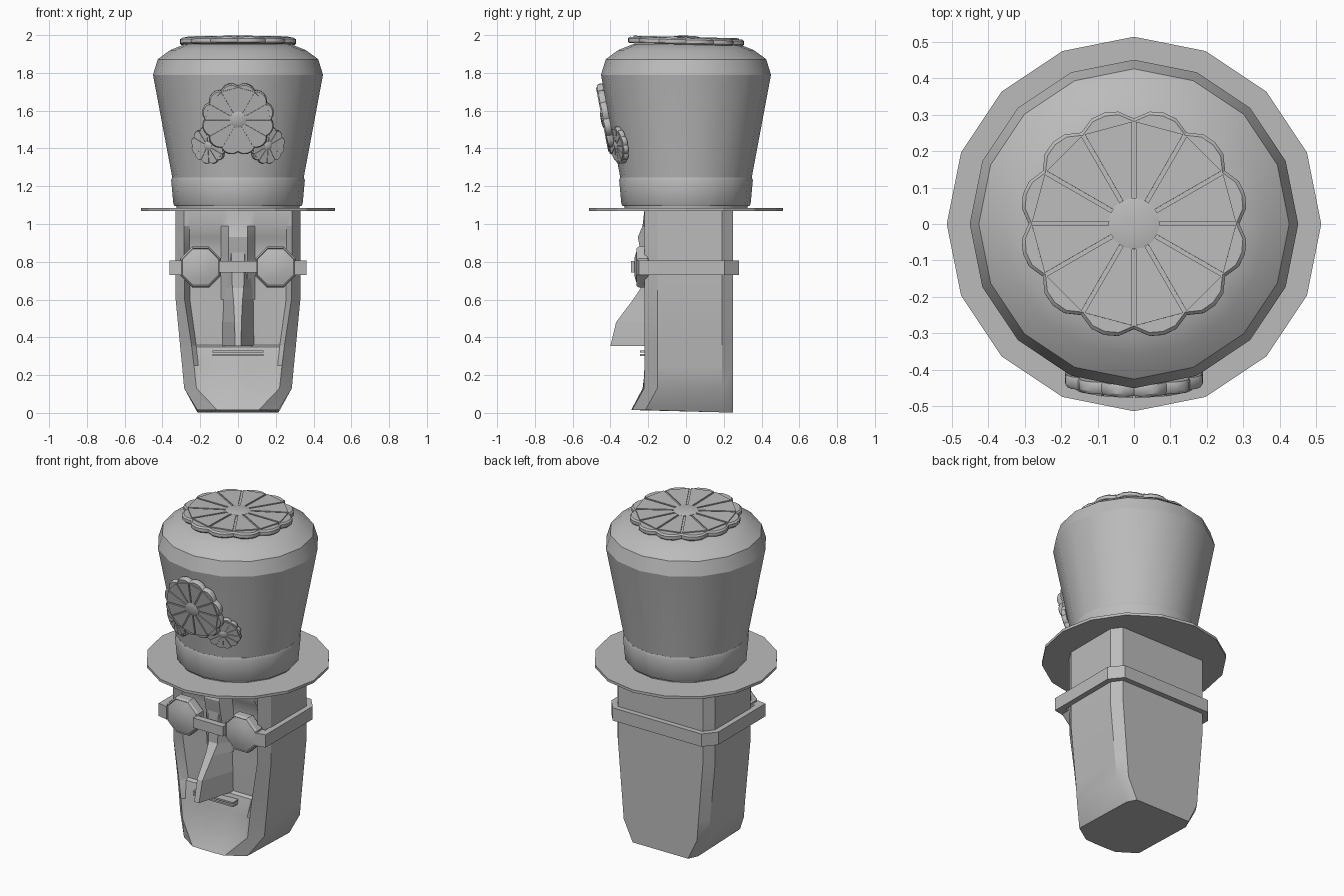
import bpy, bmesh, math
from mathutils import Vector, Euler

if "Cube" in bpy.data.objects:
    bpy.data.objects.remove(bpy.data.objects["Cube"])

stone = bpy.data.materials.new("plain grey")
stone.diffuse_color = (0.5, 0.5, 0.5, 1)
stone.use_nodes = True
stone.node_tree.nodes["Principled BSDF"].inputs["Base Color"].default_value = stone.diffuse_color


def finish(bm, name, angle=30, loc=(0, 0, 0), rot=(0, 0, 0)):
    bmesh.ops.recalc_face_normals(bm, faces=bm.faces)
    me = bpy.data.meshes.new(name)
    bm.to_mesh(me)
    bm.free()
    me.materials.append(stone)
    ob = bpy.data.objects.new(name, me)
    ob.location, ob.rotation_euler = loc, rot
    bpy.context.collection.objects.link(ob)
    bpy.ops.object.select_all(action='DESELECT')
    ob.select_set(True)
    bpy.context.view_layer.objects.active = ob
    if angle:
        bpy.ops.object.shade_smooth_by_angle(angle=math.radians(angle))
    return ob


def loft(bm, loops, cap=True):
    """Skin closed loops of equal length, capping both ends."""
    rows = [[bm.verts.new(p) for p in lp] for lp in loops]
    n = len(rows[0])
    for a, b in zip(rows, rows[1:]):
        for i in range(n):
            j = (i + 1) % n
            bm.faces.new((a[i], a[j], b[j], b[i]))
    if cap:
        bm.faces.new(rows[0])
        bm.faces.new(rows[-1])


def circle(r, z, n=16, phase=0.0):
    return [(r * math.cos(math.tau * i / n + phase),
             r * math.sin(math.tau * i / n + phase), z) for i in range(n)]


def lathe(name, profile, n=16, phase=0.0, angle=30, **kw):
    bm = bmesh.new()
    loft(bm, [circle(r, z, n, phase) for r, z in profile])
    return finish(bm, name, angle, **kw)


# Hat
lathe("hat_brim", [(0.513, 1.07), (0.513, 1.086)], angle=0)
lathe("hat_crown", [(0.325, 1.08), (0.347, 1.24), (0.45, 1.79), (0.425, 1.872),
                    (0.36, 1.92), (0.28, 1.952)], angle=26)
lathe("hat_band", [(0.335, 1.095), (0.342, 1.105), (0.354, 1.232), (0.349, 1.247), (0.335, 1.247)])


# Scalloped rosettes: body with twelve lobes, raised wedge panels, domed hub
def rosette(name, r, depth, loc, rot):
    outline = []
    for k in range(12):
        for deg, f in ((0, 0.925), (8, 0.995), (15, 1.01), (22, 0.995)):
            a = math.radians(30 * k + deg)
            outline.append((r * f * math.cos(a), r * f * math.sin(a)))
    bm = bmesh.new()
    loft(bm, [[(x * s, y * s, z) for x, y in outline]
              for s, z in ((0.98, 0), (1, depth * 0.2), (1, depth * 0.75), (0.97, depth))])
    gap = r * 0.018
    for k in range(12):
        mid = math.radians(30 * k + 15)
        u = Vector((math.cos(mid), math.sin(mid), 0))
        v = Vector((-u.y, u.x, 0))
        wedge = []
        for d, side in ((0.2, -1), (0.9, -1), (0.9, 1), (0.2, 1)):
            along = r * d * math.cos(math.radians(15))
            half = along * math.tan(math.radians(15)) - gap
            wedge.append(u * along + v * side * half)
        loft(bm, [[p + Vector((0, 0, z)) for p in wedge] for z in (depth * 0.9, depth * 1.18)])
    loft(bm, [circle(r * a, depth * b, 16)
              for a, b in ((0.225, 0.9), (0.225, 1.2), (0.17, 1.32), (0.06, 1.38))])
    return finish(bm, name, 30, loc, rot)


rosette("top_rosette", 0.312, 0.034, (0, 0, 1.95), (-0.025, 0, 0))
tilt = math.pi / 2 + 0.19
rosette("front_rosette", 0.192, 0.034, (0, -0.405, 1.56), (tilt, 0, 0))
for s, side in ((-1, "left"), (1, "right")):
    rosette(side + "_small_rosette", 0.1, 0.026, (s * 0.148, -0.345, 1.42), (tilt, 0, s * 0.4))

# Head: chamfered box that narrows to a jutting chin
# z, side half width, face half width, face edge y, mid face y, centre y
rows = [(0.015, 0.215, 0.11, -0.285, -0.288, -0.29),
        (0.13, 0.285, 0.22, -0.222, -0.225, -0.23),
        (0.25, 0.296, 0.233, -0.22, -0.21, -0.215),
        (0.35, 0.306, 0.245, -0.22, -0.185, -0.19),
        (0.36, 0.307, 0.246, -0.22, -0.165, -0.165),
        (0.60, 0.33, 0.283, -0.22, -0.17, -0.175),
        (0.85, 0.33, 0.285, -0.22, -0.17, -0.24),
        (0.93, 0.33, 0.285, -0.22, -0.185, -0.255),
        (0.99, 0.33, 0.285, -0.22, -0.22, -0.23),
        (1.075, 0.33, 0.285, -0.22, -0.22, -0.22)]
loops = []
for z, ws, wf, ye, ym, yc in rows:
    nar = min(0.05, wf * 0.4)
    back = ws * 0.87
    half = [(nar, yc), (nar + 0.04, ym), (wf * 0.9, ym), (wf, ye), (ws, ye + 0.07),
            (ws, 0.19), (back, 0.248)]
    ring = half + [(-x, y) for x, y in reversed(half)]
    loops.append([(x, y, z - (0.012 if z < 0.1 and y > 0 else 0)) for x, y in ring])
bm = bmesh.new()
loft(bm, loops)
finish(bm, "head", 32)

# Nose: wedge with a narrow ridge
bm = bmesh.new()
loft(bm, [[(-b, -0.15, z), (-r, y, z), (r, y, z), (b, -0.15, z)]
          for z, b, r, y in ((0.355, 0.088, 0.016, -0.40), (0.48, 0.088, 0.018, -0.37),
                             (0.60, 0.088, 0.024, -0.28), (0.66, 0.088, 0.03, -0.24),
                             (0.85, 0.07, 0.035, -0.24))])
finish(bm, "nose", 0)


def block(name, x0, x1, y0, y1, z0, z1):
    bm = bmesh.new()
    loft(bm, [[(x0, y0, z), (x1, y0, z), (x1, y1, z), (x0, y1, z)] for z in (z0, z1)])
    return finish(bm, name, 0)


# Mouth
block("upper_lip", -0.135, 0.135, -0.243, -0.17, 0.32, 0.33)
block("lower_lip", -0.135, 0.135, -0.243, -0.17, 0.302, 0.312)

# Goggles
for s, side in ((-1, "left"), (1, "right")):
    lathe(side + "_lens", [(0.108, 0), (0.117, 0.012), (0.117, 0.055), (0.108, 0.067),
                           (0.104, 0.063), (0.06, 0.076), (0.02, 0.08)],
          n=8, phase=math.pi / 8, angle=25,
          loc=(s * 0.198, -0.195, 0.772), rot=(math.pi / 2, 0, 0))
block("goggle_bridge", -0.1, 0.1, -0.29, -0.25, 0.743, 0.803)

# Strap: open band wrapped round the head
outer = [(0.30, -0.262), (0.362, -0.25), (0.362, 0.205), (0.30, 0.28)]
inner = [(0.30, -0.2), (0.325, -0.2), (0.325, 0.19), (0.28, 0.245)]
outer += [(-x, y) for x, y in reversed(outer)]
inner += [(-x, y) for x, y in reversed(inner)]
bm = bmesh.new()
loft(bm, [[(*o, 0.73), (*o, 0.808), (*i, 0.808), (*i, 0.73)] for o, i in zip(outer, inner)])
finish(bm, "goggle_strap", 0)
